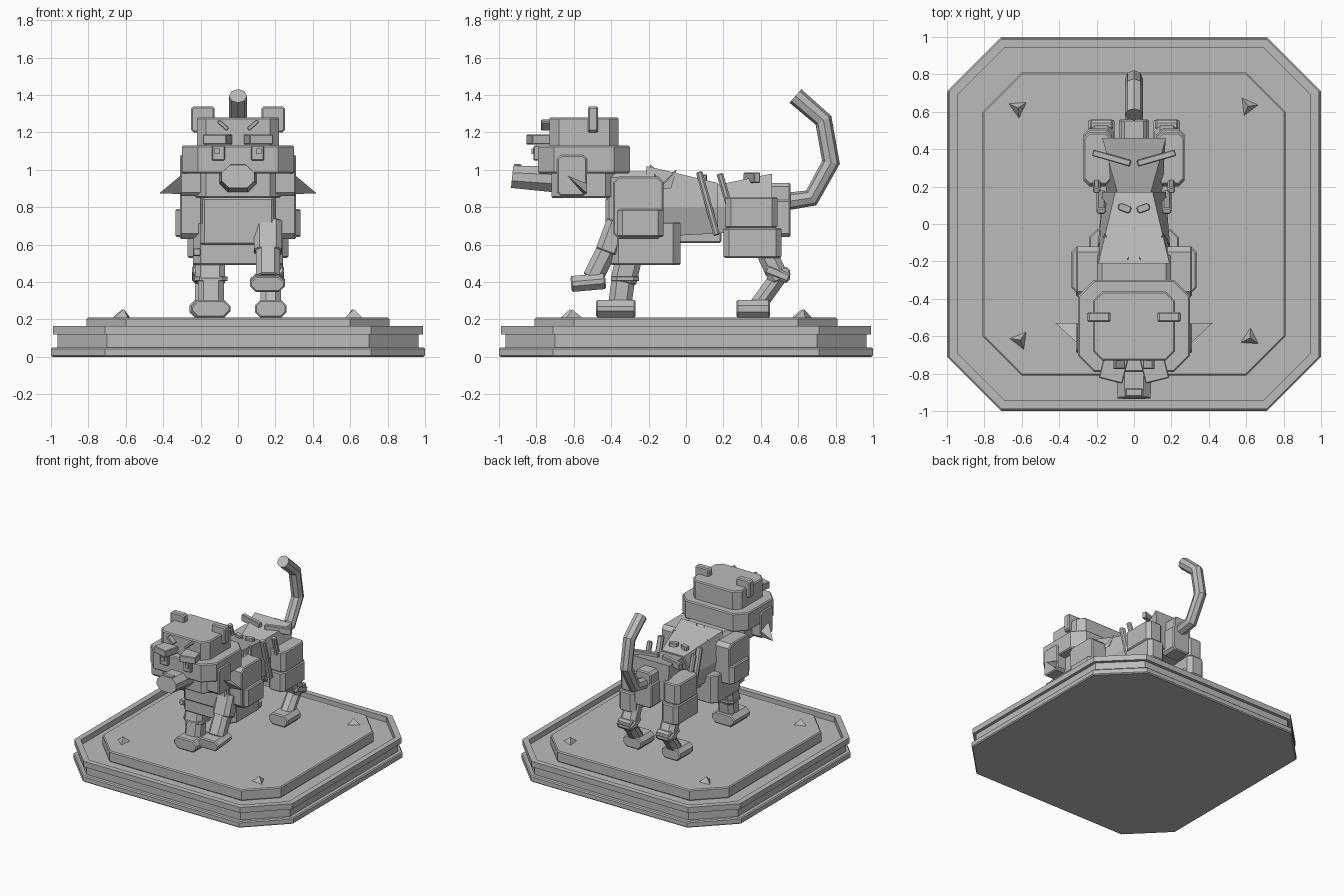
import bpy, bmesh, math
from mathutils import Matrix

cube = bpy.data.objects.get("Cube")
if cube:
    bpy.data.objects.remove(cube)

stone = bpy.data.materials.new("stone grey")
stone.use_nodes = True
stone.diffuse_color = (0.5, 0.5, 0.5, 1)
stone.node_tree.nodes["Principled BSDF"].inputs["Base Color"].default_value = (0.5, 0.5, 0.5, 1)


def finish(name, bm, edge=0.0):
    bmesh.ops.recalc_face_normals(bm, faces=bm.faces)
    mesh = bpy.data.meshes.new(name)
    bm.to_mesh(mesh)
    bm.free()
    mesh.materials.append(stone)
    ob = bpy.data.objects.new(name, mesh)
    bpy.context.collection.objects.link(ob)
    if edge:
        mod = ob.modifiers.new("edge", 'BEVEL')
        mod.width, mod.segments = edge, 1
        mod.limit_method, mod.angle_limit = 'ANGLE', math.radians(60)
    return ob


def box(name, x, y, z, cut=0.0, axis=2, rot=(0, 0, 0), edge=0.008):
    """Box from ranges, corners along one axis cut off, turned about its centre."""
    lo, hi = zip(x, y, z)
    size = [abs(b - a) for a, b in zip(lo, hi)]
    centre = [(a + b) / 2 for a, b in zip(lo, hi)]
    bm = bmesh.new()
    bmesh.ops.create_cube(bm, size=1)
    bmesh.ops.scale(bm, vec=size, verts=bm.verts)
    if cut:
        along = [e for e in bm.edges
                 if abs((e.verts[0].co - e.verts[1].co).normalized()[axis]) > 0.9]
        bmesh.ops.bevel(bm, geom=along, offset=cut, segments=1, affect='EDGES')
    turn = Matrix.Identity(4)
    for a, ang in zip('XYZ', rot):
        turn = Matrix.Rotation(math.radians(ang), 4, a) @ turn
    bm.transform(Matrix.Translation(centre) @ turn)
    return finish(name, bm, edge)


def limb(name, x, a, b, width, depth, cut=0.03, edge=0.006):
    """Chamfered bar between two (y, z) points at a given x."""
    dy, dz = b[0] - a[0], b[1] - a[1]
    half = math.hypot(dy, dz) / 2
    cy, cz = (a[0] + b[0]) / 2, (a[1] + b[1]) / 2
    ang = math.degrees(math.atan2(-dy, dz))
    return box(name, (x - width / 2, x + width / 2), (cy - depth / 2, cy + depth / 2),
               (cz - half, cz + half), cut, 2, (ang, 0, 0), edge)


def skin(name, rings, closed=False, edge=0.0):
    """Joins rings of points, with end caps or looped back to the first ring."""
    bm = bmesh.new()
    rings = [[bm.verts.new(p) for p in ring] for ring in rings]
    pairs = list(zip(rings, rings[1:]))
    if closed:
        pairs.append((rings[-1], rings[0]))
    else:
        bm.faces.new(rings[0])
        bm.faces.new(rings[-1])
    for r, s in pairs:
        for i in range(len(r)):
            j = (i + 1) % len(r)
            bm.faces.new((r[i], r[j], s[j], s[i]))
    return finish(name, bm, edge)


def section(y, low, top, z0, zm, z1):
    """Six-sided body section."""
    return [(low * 0.8, y, z0), (low, y, zm), (top, y, z1),
            (-top, y, z1), (-low, y, zm), (-low * 0.8, y, z0)]


def octagon(h, c, z):
    return [(c, -h, z), (h, -c, z), (h, c, z), (c, h, z),
            (-c, h, z), (-h, c, z), (-h, -c, z), (-c, -h, z)]


def slab(name, half, corner, z0, z1, edge=0.008):
    return skin(name, [octagon(half, corner, z0), octagon(half, corner, z1)], edge=edge)


def spike(name, base, tip):
    """Three-cornered spike."""
    bm = bmesh.new()
    vs = [bm.verts.new(p) for p in (*base, tip)]
    for f in ((0, 1, 2), (0, 1, 3), (1, 2, 3), (2, 0, 3)):
        bm.faces.new([vs[i] for i in f])
    return finish(name, bm)


# Stepped base with a raised rim
slab("base_bottom", 1.0, 0.71, 0.0, 0.05)
slab("base_middle", 0.965, 0.7, 0.05, 0.12, 0)
skin("base_rim", [octagon(0.99, 0.71, 0.12), octagon(0.99, 0.71, 0.165),
                  octagon(0.945, 0.69, 0.165), octagon(0.945, 0.69, 0.12)], closed=True)
slab("base_top", 0.81, 0.6, 0.12, 0.21)
for i, (x, y, turn) in enumerate(((-0.62, 0.62, 0.6), (0.61, 0.63, 2.2),
                                  (-0.61, -0.62, 0.9), (0.62, -0.61, 3.6))):
    ring = [(x + 0.06 * math.cos(turn + k * 2.1), y + 0.06 * math.sin(turn + k * 2.1), 0.205)
            for k in range(3)]
    spike(f"base_spike_{i}", ring, (x, y, 0.255))

# Torso, rump, neck and chest
skin("torso", [section(-0.21, 0.2, 0.19, 0.64, 0.8, 1.02),
               section(0.17, 0.17, 0.1, 0.66, 0.8, 0.93)])
skin("rump", [section(0.17, 0.15, 0.09, 0.66, 0.8, 0.92),
              section(0.46, 0.16, 0.17, 0.68, 0.82, 0.98)])
box("neck", (-0.2, 0.2), (-0.42, -0.16), (0.68, 0.99), 0.03, 1)
box("chest", (-0.24, 0.24), (-0.4, -0.03), (0.49, 0.72), 0.04)
box("chest_front", (-0.2, 0.2), (-0.43, -0.36), (0.6, 0.85), 0.02)
box("belly", (-0.12, 0.12), (-0.05, 0.19), (0.61, 0.67))
box("tail_root", (-0.08, 0.08), (0.42, 0.56), (0.64, 0.85), 0.02, 1)
box("tail_collar", (-0.07, 0.07), (0.44, 0.56), (0.75, 0.93), 0.02, 1)

# Head blocks
box("lower_head", (-0.3, 0.3), (-0.79, -0.3), (0.98, 1.13), 0.085)
box("upper_head", (-0.22, 0.22), (-0.73, -0.36), (1.12, 1.28), 0.05)
box("jaw", (-0.23, 0.23), (-0.72, -0.37), (0.85, 0.99), 0.06)

# Tapered octagonal snout with a nose
snout = box("snout", (-0.1, 0.1), (-0.93, -0.7), (0.89, 1.03), 0.045, 1, (-5, 0, 0), 0)
for v in snout.data.vertices:
    if v.co.y < -0.85:
        v.co.x *= 0.88
        v.co.z = 0.95 + (v.co.z - 0.955) * 0.85
box("nose", (-0.045, 0.045), (-0.92, -0.88), (0.99, 1.03), edge=0.004)

for s, side in ((1, "left"), (-1, "right")):
    def sx(a, b):
        return sorted((s * a, s * b))

    # Face details
    box(f"ear_{side}", sx(0.125, 0.25), (-0.525, -0.47), (1.2, 1.34), 0.012, 1)
    box(f"brow_{side}", sx(0.045, 0.175), (-0.84, -0.71), (1.135, 1.19), rot=(0, 0, s * 14), edge=0.005)
    box(f"eye_{side}", sx(0.07, 0.14), (-0.815, -0.76), (1.05, 1.13), edge=0.005)
    box(f"pupil_{side}", sx(0.095, 0.125), (-0.825, -0.8), (1.085, 1.115), edge=0)
    box(f"forehead_mark_{side}", sx(0.045, 0.115), (-0.775, -0.71), (1.228, 1.25),
        rot=(0, s * -42, 0), edge=0.004)
    box(f"cheek_{side}", sx(0.18, 0.31), (-0.69, -0.53), (0.86, 1.08), 0.02, 0)
    spike(f"cheek_spike_{side}", [(s * 0.3, -0.64, 0.975), (s * 0.3, -0.53, 0.93),
                                  (s * 0.3, -0.55, 0.87)], (s * 0.42, -0.53, 0.875))

    # Shoulders and haunches
    box(f"shoulder_{side}", sx(0.17, 0.31), (-0.39, -0.12), (0.63, 0.965), 0.03, 0)
    box(f"shoulder_plate_{side}", sx(0.2, 0.335), (-0.37, -0.12), (0.64, 0.79), 0.03)
    box(f"upper_haunch_{side}", sx(0.12, 0.27), (0.21, 0.49), (0.69, 0.855), 0.03)
    box(f"lower_haunch_{side}", sx(0.12, 0.27), (0.2, 0.51), (0.53, 0.69), 0.03)
    spike(f"shoulder_spike_{side}", [(s * 0.12, -0.12, 0.96), (s * 0.2, -0.14, 0.9),
                                     (s * 0.18, -0.08, 0.9)], (s * 0.155, -0.05, 1.0))

    # Hind legs
    hx = s * 0.175
    limb(f"hind_thigh_{side}", hx, (0.42, 0.58), (0.5, 0.41), 0.13, 0.11)
    limb(f"hind_shin_{side}", hx, (0.51, 0.45), (0.38, 0.27), 0.11, 0.09)
    limb(f"hind_cuff_{side}", hx, (0.43, 0.47), (0.55, 0.42), 0.14, 0.06, 0.015)
    box(f"hock_{side}", sx(0.115, 0.235), (0.5, 0.555), (0.4, 0.48), 0.015, 0)
    box(f"hind_foot_{side}", sx(0.09, 0.26), (0.27, 0.45), (0.21, 0.305), 0.03, 1)

    # Raised stripes on back and flanks
    limb(f"flank_stripe_{side}", s * 0.175, (0.07, 0.99), (0.165, 0.65), 0.05, 0.035, 0.01)
    limb(f"hip_stripe_{side}", s * 0.2, (0.18, 0.98), (0.24, 0.78), 0.04, 0.035, 0.01)
    box(f"rump_stripe_{side}", sx(0.015, 0.225), (0.335, 0.37), (0.93, 0.985),
        rot=(0, 0, s * 16), edge=0.005)
    box(f"back_stripe_{side}", sx(0.015, 0.085), (0.065, 0.105), (0.93, 0.975),
        0.01, 2, (0, 0, s * 20), 0.004)
    spike(f"back_spike_{side}", [(s * 0.015, -0.15, 0.99), (s * 0.055, -0.15, 0.99),
                                 (s * 0.03, -0.2, 0.99)], (s * 0.035, -0.19, 1.03))

# Standing front leg
limb("standing_upper_leg", -0.15, (-0.3, 0.55), (-0.335, 0.4), 0.16, 0.14)
limb("standing_lower_leg", -0.145, (-0.33, 0.45), (-0.355, 0.27), 0.14, 0.125)
box("standing_cuff", (-0.235, -0.055), (-0.4, -0.25), (0.405, 0.43), 0.03, edge=0.004)
box("standing_foot", (-0.25, -0.04), (-0.48, -0.27), (0.21, 0.305), 0.035, 1)
box("standing_elbow", (-0.24, -0.2), (-0.42, -0.36), (0.54, 0.58), edge=0.004)

# Raised front leg
limb("raised_upper_leg", 0.16, (-0.36, 0.72), (-0.42, 0.56), 0.15, 0.13)
limb("raised_lower_leg", 0.16, (-0.39, 0.64), (-0.5, 0.42), 0.13, 0.11)
box("raised_paw", (0.065, 0.25), (-0.615, -0.43), (0.355, 0.44), 0.03, 1, (5, 0, 0))

# Curved faceted tail
path = [(0.5, 0.825), (0.67, 0.85), (0.775, 1.04), (0.735, 1.265), (0.585, 1.395)]
curve = bpy.data.curves.new("tail", 'CURVE')
curve.dimensions = '3D'
curve.bevel_depth, curve.bevel_resolution = 0.048, 2
curve.use_fill_caps = True
line = curve.splines.new('POLY')
line.points.add(len(path) - 1)
for p, (y, z) in zip(line.points, path):
    p.co = (0, y, z, 1)
line.use_smooth = False
curve.materials.append(stone)
bpy.context.collection.objects.link(bpy.data.objects.new("tail", curve))
